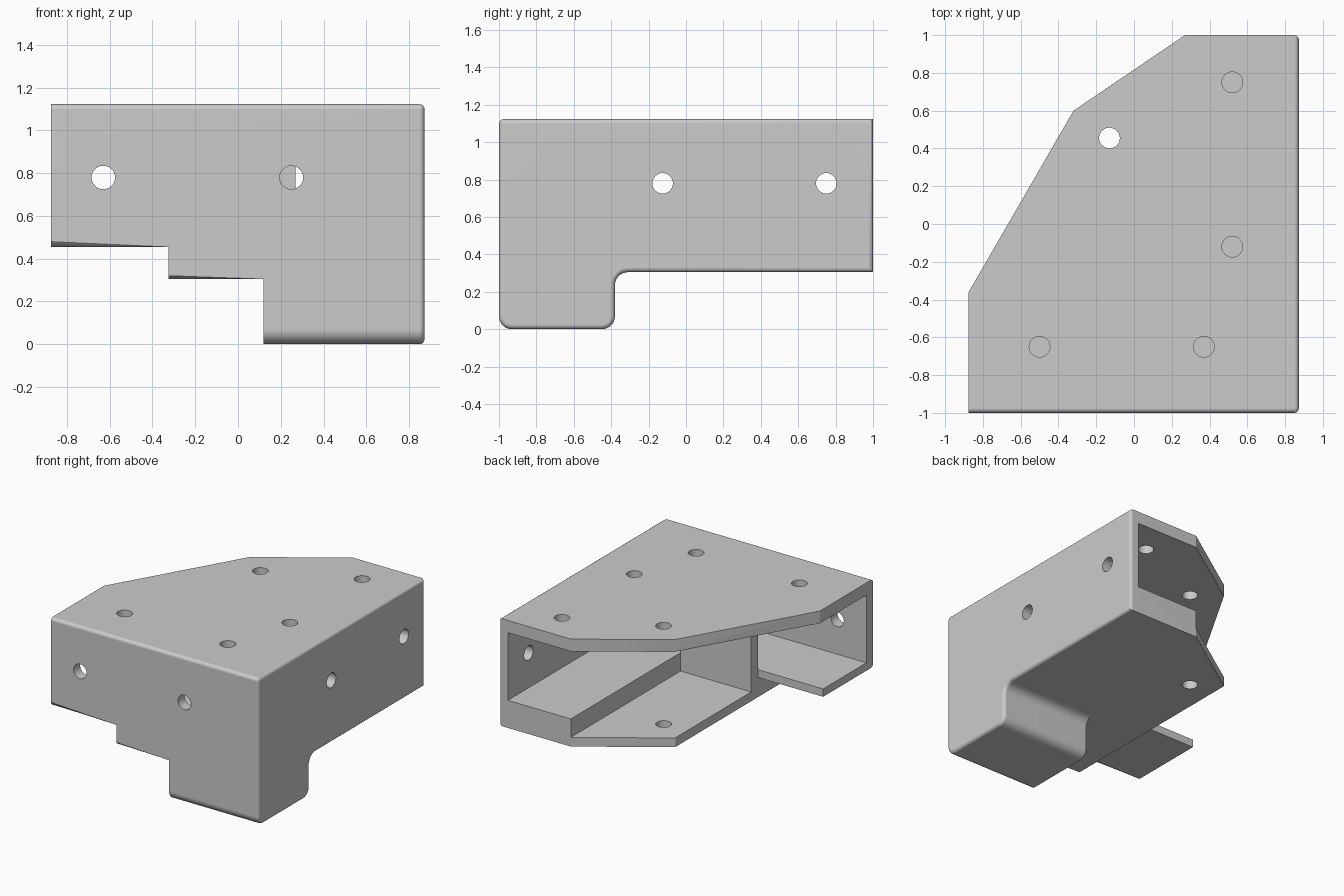
import bpy, bmesh, math
from mathutils import Vector

cube = bpy.data.objects.get("Cube")
if cube:
    bpy.data.objects.remove(cube, do_unlink=True)

grey = bpy.data.materials.new("plain grey")
grey.use_nodes = True
colour = (0.6, 0.6, 0.6, 1)
grey.diffuse_color = colour
grey.node_tree.nodes["Principled BSDF"].inputs["Base Color"].default_value = colour


def prism(name, points, axis, start, end):
    """Extrude a 2D outline along an axis (0 = x, 1 = y, 2 = z)."""
    def place(p, t):
        return [(t, p[0], p[1]), (p[0], t, p[1]), (p[0], p[1], t)][axis]
    bm = bmesh.new()
    face = bm.faces.new([bm.verts.new(place(p, start)) for p in points])
    out = bmesh.ops.extrude_face_region(bm, geom=[face])
    step = Vector((0, 0, 0))
    step[axis] = end - start
    bmesh.ops.translate(bm, vec=step,
                        verts=[v for v in out["geom"] if isinstance(v, bmesh.types.BMVert)])
    bmesh.ops.recalc_face_normals(bm, faces=bm.faces)
    mesh = bpy.data.meshes.new(name)
    bm.to_mesh(mesh)
    bm.free()
    obj = bpy.data.objects.new(name, mesh)
    bpy.context.collection.objects.link(obj)
    mesh.materials.append(grey)
    return obj


def box(name, x, y, z):
    return prism(name, [(x[0], y[0]), (x[1], y[0]), (x[1], y[1]), (x[0], y[1])], 2, *z)


def circle(cx, cy, r=0.055, n=32):
    return [(cx + r * math.cos(math.tau * i / n), cy + r * math.sin(math.tau * i / n))
            for i in range(n)]


def arc(cx, cy, r, a, b, n=8):
    angles = [math.radians(a + (b - a) * i / n) for i in range(n + 1)]
    return [(cx + r * math.cos(t), cy + r * math.sin(t)) for t in angles]


def cut(target, cutter):
    """Subtract the cutter, bake the result and delete the cutter."""
    mod = target.modifiers.new("cut", "BOOLEAN")
    mod.operation, mod.solver, mod.object = "DIFFERENCE", "EXACT", cutter
    bpy.context.view_layer.update()
    graph = bpy.context.evaluated_depsgraph_get()
    mesh = bpy.data.meshes.new_from_object(target.evaluated_get(graph))
    target.modifiers.clear()
    target.data = mesh
    bpy.data.objects.remove(cutter, do_unlink=True)


# Outer shape: side outline with a rounded foot, extruded across
LEFT, RIGHT, FRONT, BACK, TOP = -0.875, 0.873, -1.0, 1.0, 1.123
R = 0.07
side = ([(FRONT, TOP)] + arc(FRONT + R, R, R, 180, 270) + arc(-0.38 - R, R, R, 270, 360)
        + arc(-0.38 + R, 0.305 - R, R, 180, 90) + [(BACK, 0.305), (BACK, TOP)])
bracket = prism("corner_bracket", side, 0, LEFT, RIGHT)

# Stepped underside and slanted outer corner
cut(bracket, prism("step_cutter", [(-2, -1), (0.12, -1), (0.12, 0.305), (-0.325, 0.305),
                                   (-0.325, 0.455), (-2, 0.455)], 1, -2, 2))
cut(bracket, prism("slant_cutter", [(0.27, BACK), (0.27, 2), (-2, 2), (-2, -0.36),
                                    (LEFT, -0.36), (-0.32, 0.6)], 2, -1, 2))

# Round the front edges and the rim of the right side
bm = bmesh.new()
bm.from_mesh(bracket.data)
bmesh.ops.remove_doubles(bm, verts=bm.verts, dist=1e-4)
bmesh.ops.dissolve_limit(bm, angle_limit=0.01, verts=bm.verts, edges=bm.edges)


def is_rounded(e):
    a, b = (v.co for v in e.verts)
    rim = min(a.x, b.x) > RIGHT - 1e-3
    front = max(a.y, b.y) < FRONT + 1e-3 and abs(a.z - b.z) < 1e-3 and a.z > 0.2
    return rim or front


bmesh.ops.bevel(bm, geom=[e for e in bm.edges if is_rounded(e)], offset=0.025,
                segments=4, profile=0.5, affect="EDGES", clamp_overlap=True)
bm.to_mesh(bracket.data)
bm.free()

# Hollow channels: back bay, back channel, side channel, open side
IN_X, IN_Y, ROOF, FLOOR = 0.8, -0.92, 1.03, 0.515
cut(bracket, prism("bay_cutter", [(-2, 0.375), (0.27, 0.375), (0.27, FLOOR), (IN_X, FLOOR),
                                  (IN_X, ROOF), (-2, ROOF)], 1, -0.32, 2))
cut(bracket, box("back_channel_cutter", (0.27, IN_X), (IN_Y, 0), (FLOOR, ROOF)))
cut(bracket, box("side_channel_cutter", (-2, IN_X), (IN_Y, -0.4), (FLOOR, ROOF)))
cut(bracket, box("open_side_cutter", (-2, -0.325), (-0.4, 2), (-1, ROOF)))

# Screw holes in the roof, front wall, right wall and lower plate
for x, y in [(0.52, 0.75), (0.52, -0.12), (0.37, -0.65), (-0.5, -0.65)]:
    cut(bracket, prism("hole_cutter", circle(x, y), 2, 0.9, 2))
cut(bracket, prism("hole_cutter", circle(-0.13, 0.455), 2, -1, 2))
for x in (-0.63, 0.25):
    cut(bracket, prism("hole_cutter", circle(x, 0.78), 1, -2, -0.8))
for y in (-0.125, 0.75):
    cut(bracket, prism("hole_cutter", circle(y, 0.78), 0, 0.7, 2))

# Smooth shading on the rounded parts only
bpy.ops.object.select_all(action="DESELECT")
bracket.select_set(True)
bpy.context.view_layer.objects.active = bracket
bpy.ops.object.shade_smooth_by_angle(angle=math.radians(30))
weighted = bracket.modifiers.new("weighted normals", "WEIGHTED_NORMAL")
weighted.keep_sharp = True
